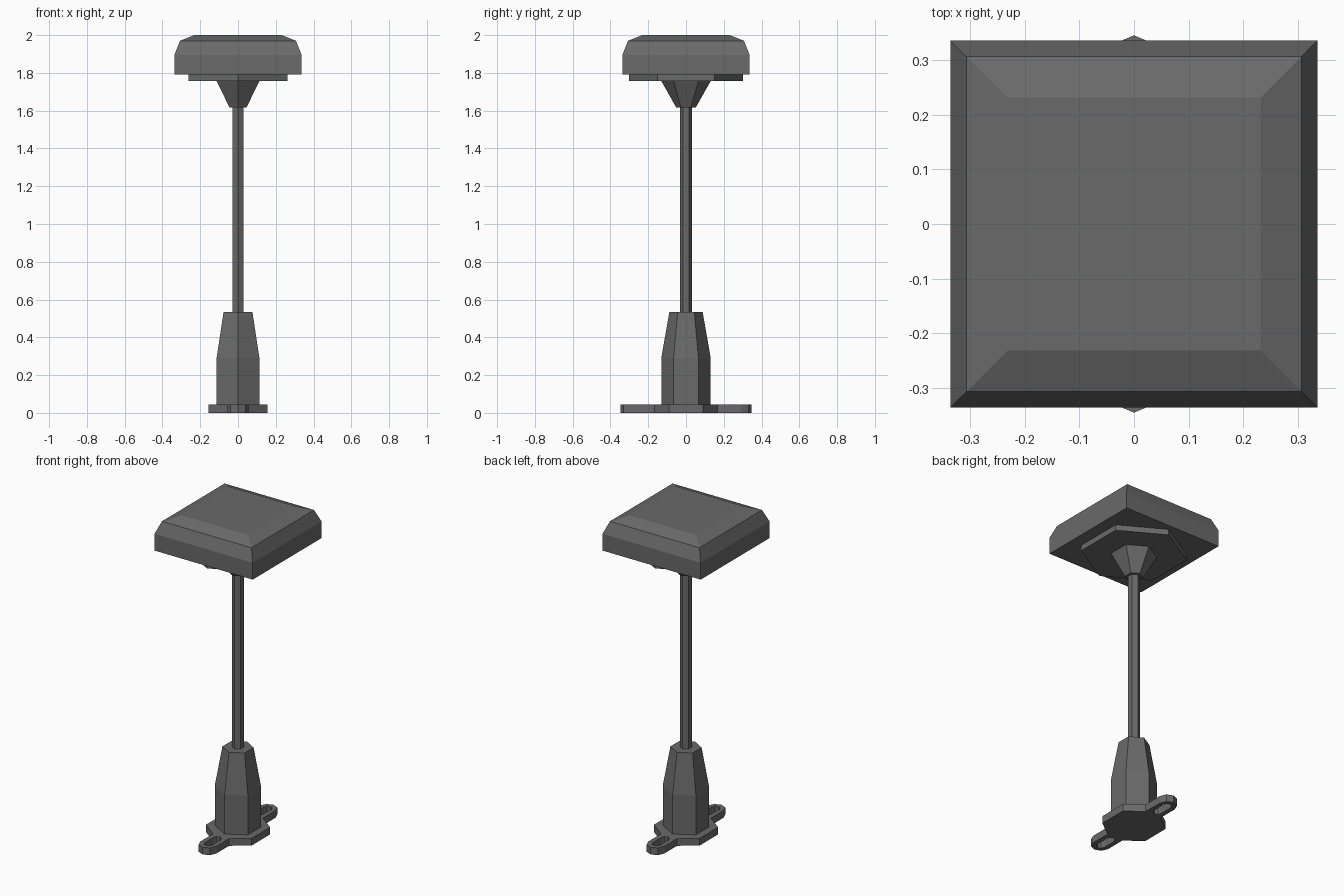
import bpy, bmesh
from math import sin, cos, pi, sqrt

if "Cube" in bpy.data.objects:
    bpy.data.objects.remove(bpy.data.objects["Cube"])

# Dark grey finish shared by all parts
dark = bpy.data.materials.new("dark_grey")
dark.diffuse_color = (0.144, 0.144, 0.144, 1)
dark.use_nodes = True
dark.node_tree.nodes["Principled BSDF"].inputs["Base Color"].default_value = dark.diffuse_color


def loft(name, sides, start, rings):
    """Closed faceted solid through (z, radius) rings."""
    bm = bmesh.new()
    loops = []
    for z, r in rings:
        loops.append([bm.verts.new((r * cos(start + 2 * pi * i / sides),
                                    r * sin(start + 2 * pi * i / sides), z))
                      for i in range(sides)])
    for a, b in zip(loops, loops[1:]):
        for i in range(sides):
            j = (i + 1) % sides
            bm.faces.new((a[i], a[j], b[j], b[i]))
    bm.faces.new(loops[0][::-1])
    bm.faces.new(loops[-1])
    mesh = bpy.data.meshes.new(name)
    bm.to_mesh(mesh)
    bm.free()
    mesh.materials.append(dark)
    obj = bpy.data.objects.new(name, mesh)
    bpy.context.collection.objects.link(obj)
    return obj


def arc(cy, r, a0, a1, n=4):
    return [(r * cos(a0 + (a1 - a0) * i / n), cy + r * sin(a0 + (a1 - a0) * i / n))
            for i in range(n + 1)]


def plate(name, outlines, z0, z1):
    """Flat plate from an outer outline and hole outlines."""
    cu = bpy.data.curves.new(name, 'CURVE')
    cu.dimensions = '2D'
    cu.fill_mode = 'BOTH'
    cu.extrude = (z1 - z0) / 2
    cu.materials.append(dark)
    for pts in outlines:
        sp = cu.splines.new('POLY')
        sp.points.add(len(pts) - 1)
        for p, (x, y) in zip(sp.points, pts):
            p.co = (x, y, 0, 1)
        sp.use_cyclic_u = True
        sp.use_smooth = False
    obj = bpy.data.objects.new(name, cu)
    obj.location.z = (z0 + z1) / 2
    bpy.context.collection.objects.link(obj)
    bpy.ops.object.select_all(action='DESELECT')
    obj.select_set(True)
    bpy.context.view_layer.objects.active = obj
    bpy.ops.object.convert(target='MESH')
    bpy.ops.object.shade_flat()
    return obj


# Mounting flange with two slotted lugs
half = [(0.157, 0.09), (0.055, 0.166)] + arc(0.291, 0.055, 0, pi) \
    + [(-0.055, 0.166), (-0.157, 0.09)]
outer = half + [(-x, -y) for x, y in half]
slot = arc(0.291, 0.026, 0, pi) + arc(0.205, 0.026, pi, 2 * pi)
plate("mounting_flange", [outer, slot, [(-x, -y) for x, y in slot]], 0, 0.045)

# Hexagonal pedestal and pole
hexa = pi / 2
loft("pedestal", 6, hexa, [(0.045, 0.131), (0.29, 0.131), (0.535, 0.088)])
loft("pole", 6, hexa, [(0.53, 0.033), (1.625, 0.033)])

# Flared collar and support plate under the head
loft("head_collar", 6, hexa, [(1.617, 0.052), (1.757, 0.131)])
loft("head_plate", 6, hexa, [(1.757, 0.302), (1.795, 0.302)])

# Square head with chamfered top
q = sqrt(2)
loft("head", 4, pi / 4, [(1.792, 0.337 * q), (1.896, 0.337 * q),
                         (1.97, 0.307 * q), (2.0, 0.232 * q)])
